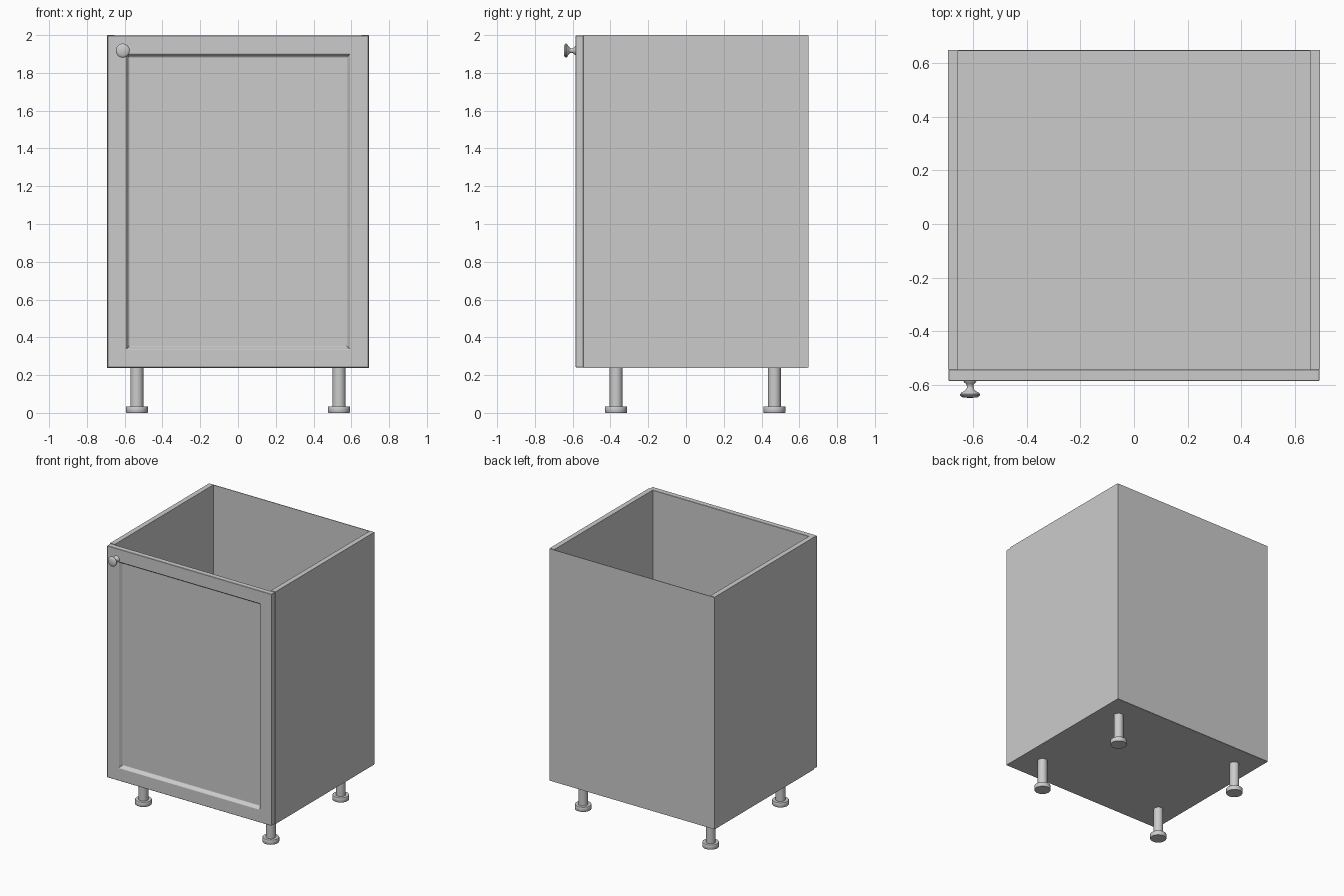
import bpy, bmesh, math
from mathutils import Matrix

if "Cube" in bpy.data.objects:
    bpy.data.objects.remove(bpy.data.objects["Cube"])


def finish(name, bm, bevel=0.0, smooth=False):
    bmesh.ops.recalc_face_normals(bm, faces=bm.faces)
    me = bpy.data.meshes.new(name)
    bm.to_mesh(me)
    bm.free()
    ob = bpy.data.objects.new(name, me)
    bpy.context.collection.objects.link(ob)
    if bevel:
        m = ob.modifiers.new("edge_bevel", 'BEVEL')
        m.width, m.segments = bevel, 1
    if smooth:
        bpy.ops.object.select_all(action='DESELECT')
        ob.select_set(True)
        bpy.context.view_layer.objects.active = ob
        bpy.ops.object.shade_smooth_by_angle(angle=math.radians(35))
    return ob


def box_bm(x0, x1, y0, y1, z0, z1):
    bm = bmesh.new()
    bmesh.ops.create_cube(bm, size=1)
    for v in bm.verts:
        v.co = (x1 if v.co.x > 0 else x0,
                y1 if v.co.y > 0 else y0,
                z1 if v.co.z > 0 else z0)
    return bm


def lathe(name, profile, matrix, steps=32):
    # Spin an (r, z) profile about z, then place it
    bm = bmesh.new()
    vs = [bm.verts.new((r, 0, z)) for r, z in profile]
    es = [bm.edges.new(p) for p in zip(vs, vs[1:])]
    bmesh.ops.spin(bm, geom=vs + es, cent=(0, 0, 0), axis=(0, 0, 1),
                   angle=2 * math.pi, steps=steps)
    bmesh.ops.remove_doubles(bm, verts=bm.verts, dist=1e-5)
    bm.transform(matrix)
    return finish(name, bm, smooth=True)


W, T = 0.693, 0.038
FRONT, BACK, BOTTOM = -0.542, 0.643, 0.238

# Carcass: sides, floor and thin back
for s, side in ((-1, "left"), (1, "right")):
    xs = sorted((s * W, s * (W - T)))
    finish(side + "_side_panel", box_bm(*xs, FRONT, BACK, BOTTOM, 2.0))
finish("bottom_panel", box_bm(-W + T, W - T, FRONT, BACK, BOTTOM, BOTTOM + T))
finish("back_panel", box_bm(-W + 0.001, W - 0.001, BACK, 0.648, BOTTOM + 0.001, 1.998))

# Door with a sloped recessed field
bm = box_bm(-0.69, 0.69, -0.584, FRONT, 0.24, 1.997)
bmesh.ops.recalc_face_normals(bm, faces=bm.faces)
face = next(f for f in bm.faces if f.normal.y < -0.9)
bmesh.ops.inset_region(bm, faces=[face], thickness=0.137)
bmesh.ops.inset_region(bm, faces=[face], thickness=0.022, depth=-0.025)
finish("door", bm, bevel=0.002)

# Round knob, spun about the y axis
knob_profile = [(0, 0), (0.024, 0), (0.022, 0.005), (0.015, 0.011), (0.012, 0.018),
                (0.012, 0.025), (0.015, 0.031), (0.022, 0.038), (0.033, 0.044),
                (0.037, 0.049), (0.037, 0.053), (0.033, 0.058), (0.025, 0.062), (0, 0.063)]
lathe("door_knob", knob_profile,
      Matrix.Translation((-0.61, -0.584, 1.918)) @ Matrix.Rotation(math.pi / 2, 4, 'X'))

# Four legs with disc feet
leg_profile = [(0, 0), (0.056, 0), (0.058, 0.003), (0.058, 0.032), (0.056, 0.035),
               (0.034, 0.035), (0.034, BOTTOM), (0, BOTTOM)]
for y, end in ((-0.37, "front"), (0.468, "back")):
    for x, side in ((-0.535, "left"), (0.535, "right")):
        lathe(f"{end}_{side}_leg", leg_profile, Matrix.Translation((x, y, 0)))
